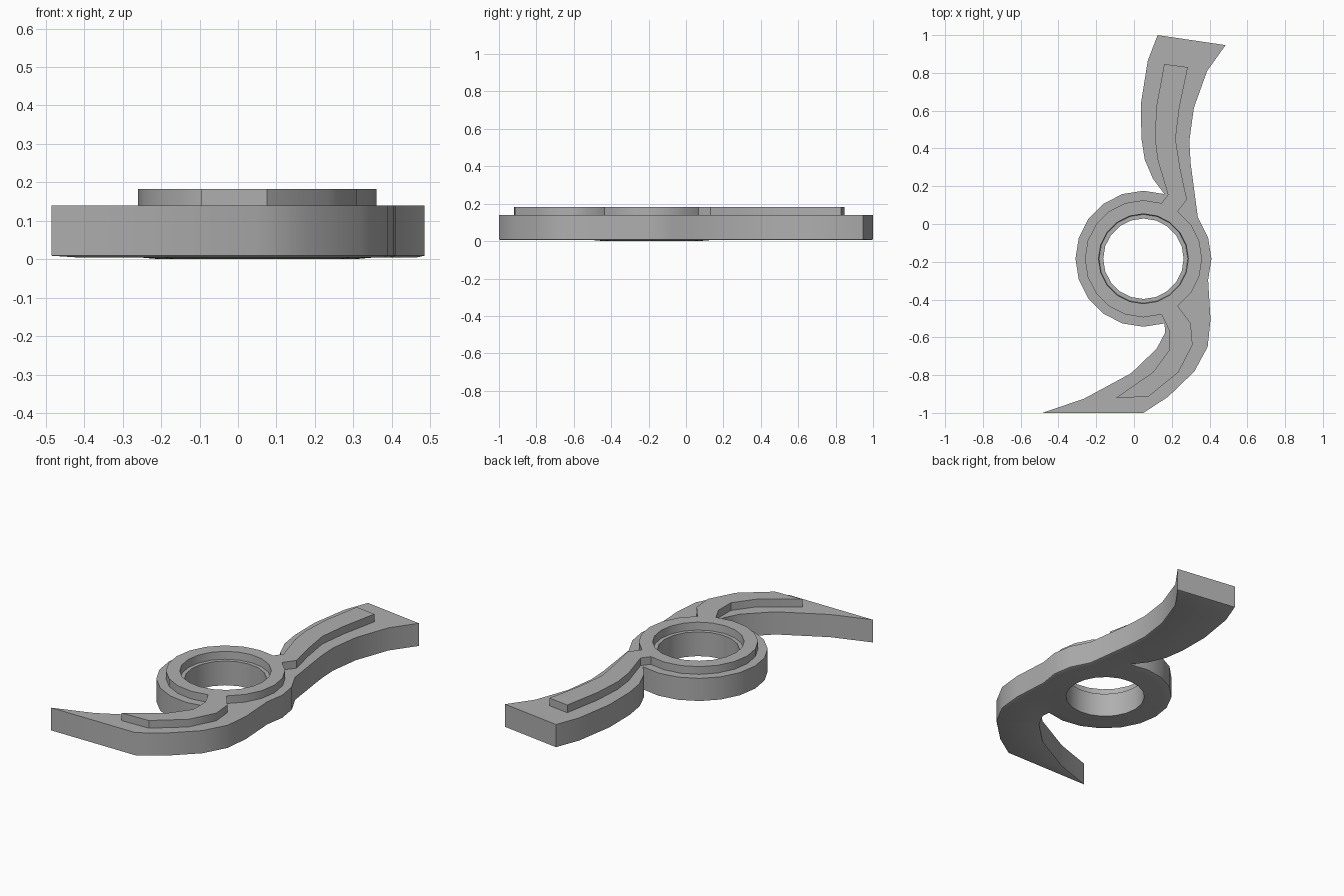
import bpy, bmesh
from math import cos, sin, radians
from mathutils import Vector

if "Cube" in bpy.data.objects:
    bpy.data.objects.remove(bpy.data.objects["Cube"])

CX, CY, SIDES = 0.05, -0.184, 20      # hub centre and facet count
STEP = 360 // SIDES


def arc(r, a0, a1):
    """Hub points from a0 to a1 degrees, one per facet."""
    return [(CX + r * cos(radians(a)), CY + r * sin(radians(a)))
            for a in range(a0, a1 + STEP, STEP)]


def circle(r):
    return arc(r, 0, 360 - STEP)


def inset(pts, d):
    """Mitred inward offset of a counter-clockwise outline."""
    out = []
    for i, p in enumerate(pts):
        p, a, b = Vector(p), Vector(pts[i - 1]), Vector(pts[(i + 1) % len(pts)])
        u, v = (p - a).normalized(), (b - p).normalized()
        n, m = Vector((-u.y, u.x)), Vector((-v.y, v.x))
        out.append(tuple(p + (n + m) * d / (1 + n.dot(m))))
    return out


# Body outline (counter-clockwise): right of hub, upper arm, left of hub, lower arm
outline = (arc(0.36, -18, 18)
           + [(0.338, 0.035), (0.30, 0.32), (0.293, 0.44), (0.317, 0.615),
              (0.387, 0.81), (0.485, 0.947), (0.125, 1.0), (0.073, 0.865),
              (0.037, 0.64), (0.039, 0.455), (0.057, 0.34), (0.10, 0.24)]
           + arc(0.36, 72, 288)
           + [(0.165, -0.575), (0.12, -0.66), (-0.015, -0.79), (-0.265, -0.925),
              (-0.485, -1.0), (0.05, -1.0), (0.18, -0.915), (0.32, -0.78),
              (0.39, -0.65), (0.405, -0.505)])

# Raised rib outline: hub rim with a rib running along each arm
rib = (arc(0.31, -54, 54)
       + [(0.28, 0.13), (0.245, 0.29), (0.22, 0.45), (0.24, 0.615),
          (0.285, 0.83), (0.16, 0.847), (0.12, 0.63), (0.11, 0.46),
          (0.125, 0.34), (0.18, 0.155)]
       + arc(0.31, 72, 288)
       + [(0.185, -0.56), (0.185, -0.67), (0.10, -0.785), (-0.095, -0.92),
          (0.075, -0.915), (0.235, -0.785), (0.31, -0.64), (0.30, -0.525)])

bm = bmesh.new()


def loop(pts, z):
    return [bm.verts.new((x, y, z)) for x, y in pts]


def walls(*loops):
    """Quads between successive loops with equal point counts."""
    for lo, hi in zip(loops, loops[1:]):
        n = len(lo)
        for i in range(n):
            j = (i + 1) % n
            bm.faces.new((lo[i], lo[j], hi[j], hi[i]))


def cap(outer, inner):
    """Flat surface between two different loops."""
    edges = [bm.edges.get((l[i - 1], l[i]))
             for l in (outer, inner) for i in range(len(l))]
    bmesh.ops.triangle_fill(bm, edges=edges, use_beauty=True, normal=(0, 0, 1))


# Body sides with a fine bottom chamfer
under = loop(inset(outline, 0.01), 0.005)
side_lo, side_hi = loop(outline, 0.009), loop(outline, 0.139)
walls(under, side_lo, side_hi)

# Raised rib sides
rib_lo, rib_hi = loop(rib, 0.139), loop(rib, 0.183)
walls(rib_lo, rib_hi)

# Stepped bore and slightly proud hub underside
bore_top, pad = loop(circle(0.238), 0.183), loop(circle(0.31), 0.005)
walls(bore_top, loop(circle(0.235), 0.139), loop(circle(0.213), 0.139),
      loop(circle(0.213), 0), loop(circle(0.265), 0.001), pad)

# Flat surfaces
cap(side_hi, rib_lo)
cap(rib_hi, bore_top)
cap(under, pad)

bmesh.ops.recalc_face_normals(bm, faces=bm.faces[:])
mesh = bpy.data.meshes.new("curved_arm_hub")
bm.to_mesh(mesh)
bm.free()
obj = bpy.data.objects.new("curved_arm_hub", mesh)
bpy.context.collection.objects.link(obj)

# Dark grey finish, smooth along the curves with sharp rims
grey = bpy.data.materials.new("dark_grey")
grey.diffuse_color = (0.43, 0.43, 0.43, 1)
grey.use_nodes = True
grey.node_tree.nodes["Principled BSDF"].inputs["Base Color"].default_value = grey.diffuse_color
mesh.materials.append(grey)
bpy.context.view_layer.objects.active = obj
obj.select_set(True)
bpy.ops.object.shade_smooth_by_angle(angle=radians(35))
